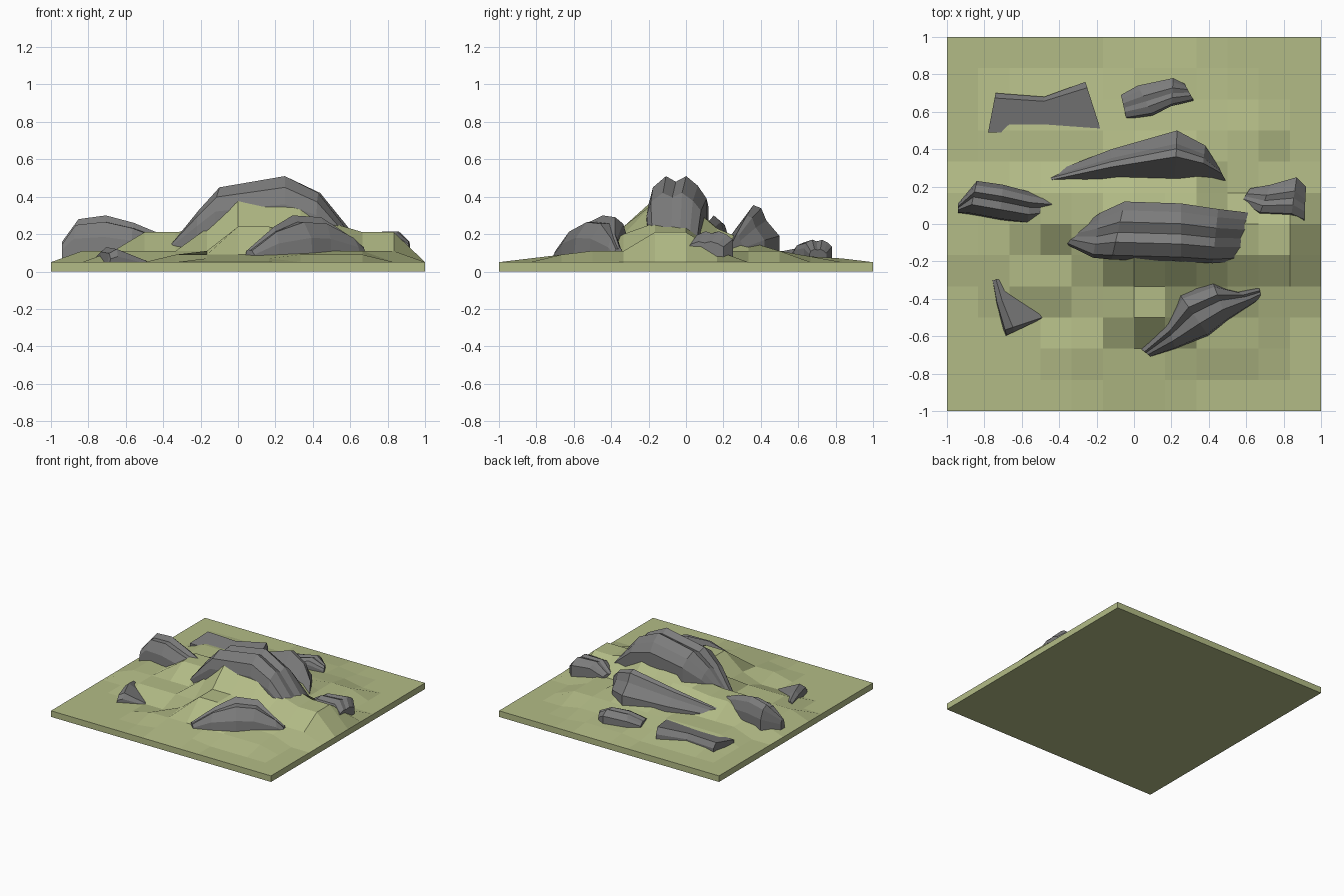
import bpy, bmesh

if "Cube" in bpy.data.objects:
    bpy.data.objects.remove(bpy.data.objects["Cube"])


def material(name, colour):
    m = bpy.data.materials.new(name)
    m.diffuse_color = (*colour, 1)
    m.use_nodes = True
    m.node_tree.nodes["Principled BSDF"].inputs["Base Color"].default_value = m.diffuse_color
    return m


GRASS = material("grass", (0.45, 0.5, 0.24))
STONE = material("stone", (0.2, 0.2, 0.2))


def finish(bm, name, mat):
    bmesh.ops.recalc_face_normals(bm, faces=bm.faces)
    mesh = bpy.data.meshes.new(name)
    bm.to_mesh(mesh)
    bm.free()
    mesh.materials.append(mat)
    ob = bpy.data.objects.new(name, mesh)
    bpy.context.collection.objects.link(ob)


# Grassy ground: 12 x 12 grid, stepped plateaus given in grid steps (x0, x1, y0, y1, height)
PLATEAUS = [
    (-1, 1, -5, -5, .07), (-2, 4, -4, -4, .09), (-1, 4, -3, -3, .11),
    (-4, 5, -2, -2, .11), (-5, 5, -1, 1, .11), (-4, 4, 2, 3, .11),
    (-4, 3, 4, 4, .08), (0, 2, 5, 5, .07),
    (-3, -2, 0, 1, .21), (-1, -1, -1, 1, .23), (0, 0, -1, 0, .39),
    (1, 2, -1, 0, .37), (3, 3, -1, 0, .26), (4, 5, -1, 0, .21),
    (0, 1, -3, -2, .24), (2, 3, -2, -2, .2), (0, 2, 1, 1, .23), (0, 2, 2, 2, .16),
]
bm = bmesh.new()
bmesh.ops.create_grid(bm, x_segments=12, y_segments=12, size=1)
for v in bm.verts:
    i, j = round(v.co.x * 6), round(v.co.y * 6)
    v.co.z = max([.05] + [h for a, b, c, d, h in PLATEAUS if a <= i <= b and c <= j <= d])
rim = [e for e in bm.edges if e.is_boundary]
skirt = bmesh.ops.extrude_edge_only(bm, edges=rim)["geom"]
for v in skirt:
    if isinstance(v, bmesh.types.BMVert):
        v.co.z = 0
bmesh.ops.holes_fill(bm, edges=[e for e in bm.edges if e.is_boundary], sides=0)
finish(bm, "grass_ground", GRASS)


# Rocks: a cross-section lofted through stations (front x, y, back x, y, top height)
def rock(name, base, profile, stations):
    bm = bmesh.new()
    rings = []
    for fx, fy, bx, by, top in stations:
        ring = []
        for u, h in profile:
            t = (u + 1) / 2
            ring.append(bm.verts.new((fx + (bx - fx) * t, fy + (by - fy) * t,
                                      base + (top - base) * h)))
        rings.append(ring)
    n = len(profile)
    for r, s in zip(rings, rings[1:]):
        for k in range(n):
            bm.faces.new((r[k], r[(k + 1) % n], s[(k + 1) % n], s[k]))
    bm.faces.new(rings[0])
    bm.faces.new(rings[-1])
    finish(bm, name, STONE)


LOBED = [(-1, 0), (-1, .65), (-.85, .86), (-.4, 1), (-.06, .93), (.3, 1), (.7, .88), (1, .72), (1, 0)]
RIDGED = [(-1, 0), (-.95, .35), (0, 1), (.3, .94), (.5, .7), (1, .4), (1, 0)]
ROUNDED = [(-1, 0), (-.9, .5), (-.4, .85), (.05, .85), (.35, 1), (.75, .85), (1, .5), (1, 0)]
WEDGE = [(-1, 0), (-1, .65), (.75, 1), (1, .6), (1, 0)]

rock("main_rock", .08, LOBED, [
    (-.36, -.11, -.29, -.02, .16), (-.22, -.18, -.18, .06, .33), (-.12, -.19, -.05, .12, .45),
    (.25, -.2, .25, .11, .51), (.42, -.21, .45, .08, .42), (.57, -.2, .62, .06, .22)])
rock("back_ridge_rock", .08, RIDGED, [
    (-.46, .2, -.48, .26, .16), (-.12, .21, -.12, .4, .26), (.22, .22, .23, .5, .355),
    (.36, .23, .38, .42, .3), (.49, .23, .45, .31, .2)])
rock("front_rock", .06, ROUNDED, [
    (.09, -.71, .04, -.67, .12), (.22, -.67, .18, -.52, .24), (.4, -.6, .24, -.37, .3),
    (.5, -.52, .42, -.31, .29), (.65, -.42, .55, -.36, .2), (.68, -.39, .67, -.34, .13)])
rock("left_rock", .07, ROUNDED, [
    (-.94, .06, -.94, .11, .16), (-.88, .05, -.84, .23, .28), (-.72, .02, -.7, .21, .3),
    (-.57, 0, -.55, .17, .26), (-.47, .03, -.42, .14, .21)])
rock("right_rock", .06, LOBED, [
    (.57, .11, .62, .19, .14), (.67, .05, .73, .21, .21), (.84, .04, .87, .25, .215),
    (.91, .01, .92, .2, .16)])
rock("back_small_rock", .04, LOBED, [
    (-.04, .56, -.07, .69, .11), (.1, .58, .02, .74, .155), (.2, .63, .21, .78, .17),
    (.32, .66, .27, .75, .12)])
rock("back_left_rock", .03, WEDGE, [
    (-.78, .49, -.74, .7, .13), (-.5, .49, -.48, .68, .13), (-.18, .51, -.26, .76, .15)])
rock("front_left_rock", .03, [(-1, 0), (-.9, .75), (-.5, 1), (1, .3), (1, 0)], [
    (-.76, -.3, -.67, -.29, .1), (-.74, -.42, -.6, -.38, .13), (-.7, -.57, -.49, -.5, .12),
    (-.69, -.6, -.5, -.51, .08)])
